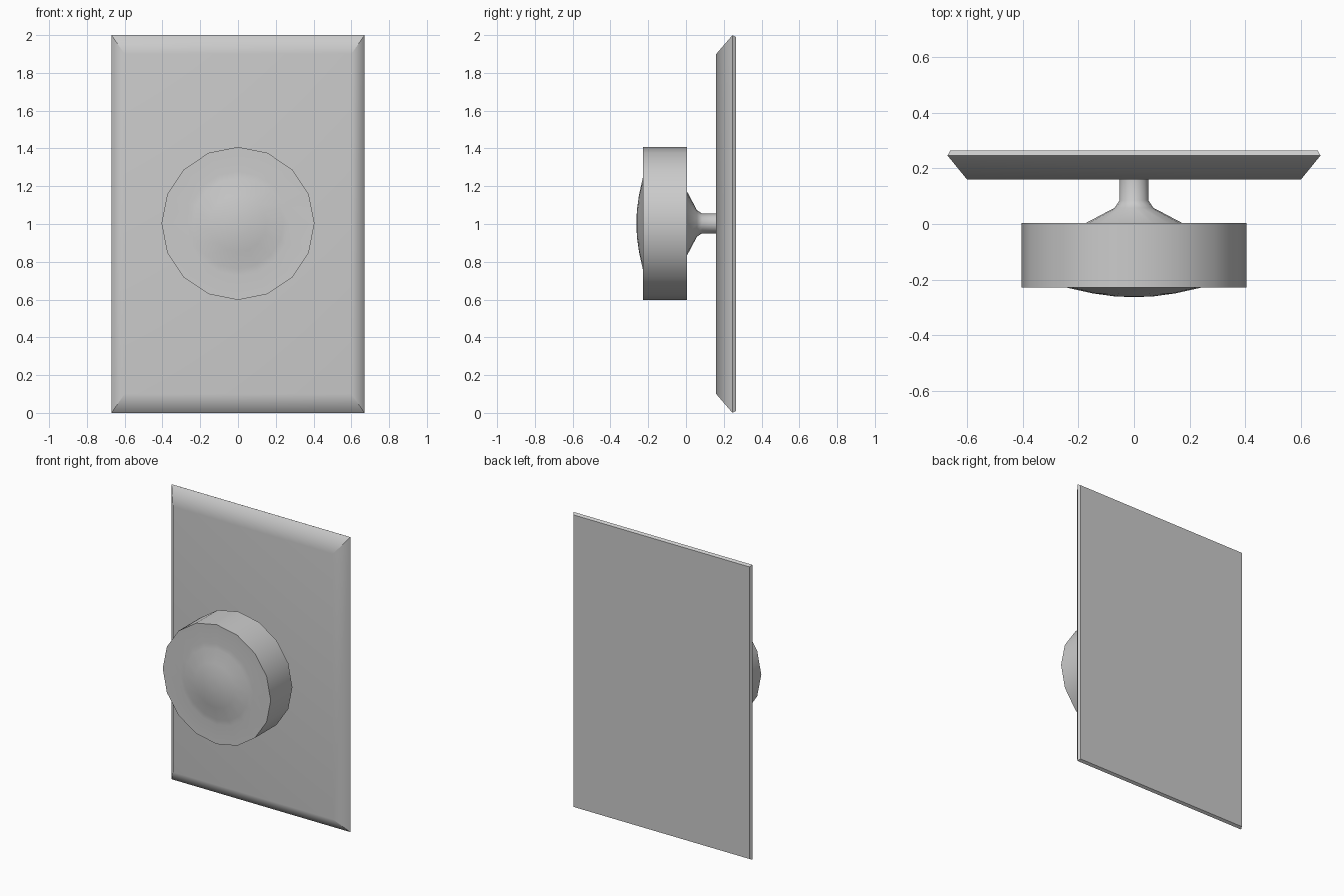
import bpy, bmesh, math

if "Cube" in bpy.data.objects:
    bpy.data.objects.remove(bpy.data.objects["Cube"])

CZ = 1.003  # height of the knob axis


def loft(name, rings, smooth_angle=60):
    """Skin a list of equal-length rings and cap both ends."""
    bm = bmesh.new()
    loops = [[bm.verts.new(p) for p in ring] for ring in rings]
    n = len(loops[0])
    for a, b in zip(loops, loops[1:]):
        for i in range(n):
            j = (i + 1) % n
            bm.faces.new((a[i], a[j], b[j], b[i]))
    bm.faces.new(loops[0])
    bm.faces.new(loops[-1])
    bmesh.ops.recalc_face_normals(bm, faces=bm.faces)
    mesh = bpy.data.meshes.new(name)
    bm.to_mesh(mesh)
    bm.free()
    obj = bpy.data.objects.new(name, mesh)
    bpy.context.collection.objects.link(obj)
    bpy.ops.object.select_all(action='DESELECT')
    obj.select_set(True)
    bpy.context.view_layer.objects.active = obj
    bpy.ops.object.shade_smooth_by_angle(angle=math.radians(smooth_angle))
    return obj


def circle(r, y, n=16):
    return [(r * math.cos(2 * math.pi * i / n), y,
             CZ + r * math.sin(2 * math.pi * i / n)) for i in range(n)]


def rect(hx, hz, y):
    return [(-hx, y, 1 - hz), (hx, y, 1 - hz), (hx, y, 1 + hz), (-hx, y, 1 + hz)]


# Wall plate: bevelled front, small back chamfer
plate = loft("wall_plate", [rect(0.60, 0.90, 0.16),
                            rect(0.67, 1.00, 0.246),
                            rect(0.66, 0.99, 0.264)])
wn = plate.modifiers.new("weighted", 'WEIGHTED_NORMAL')
wn.keep_sharp = True

# Round knob with a shallow domed centre
loft("knob", [circle(r, y) for r, y in [
    (0.405, 0.004), (0.405, -0.228), (0.275, -0.226), (0.24, -0.229),
    (0.15, -0.249), (0.07, -0.260), (0.02, -0.262)]])

# Flared stem joining knob and plate
loft("stem", [circle(r, y) for r, y in [
    (0.18, 0.0), (0.07, 0.058), (0.052, 0.085), (0.052, 0.17)]])
